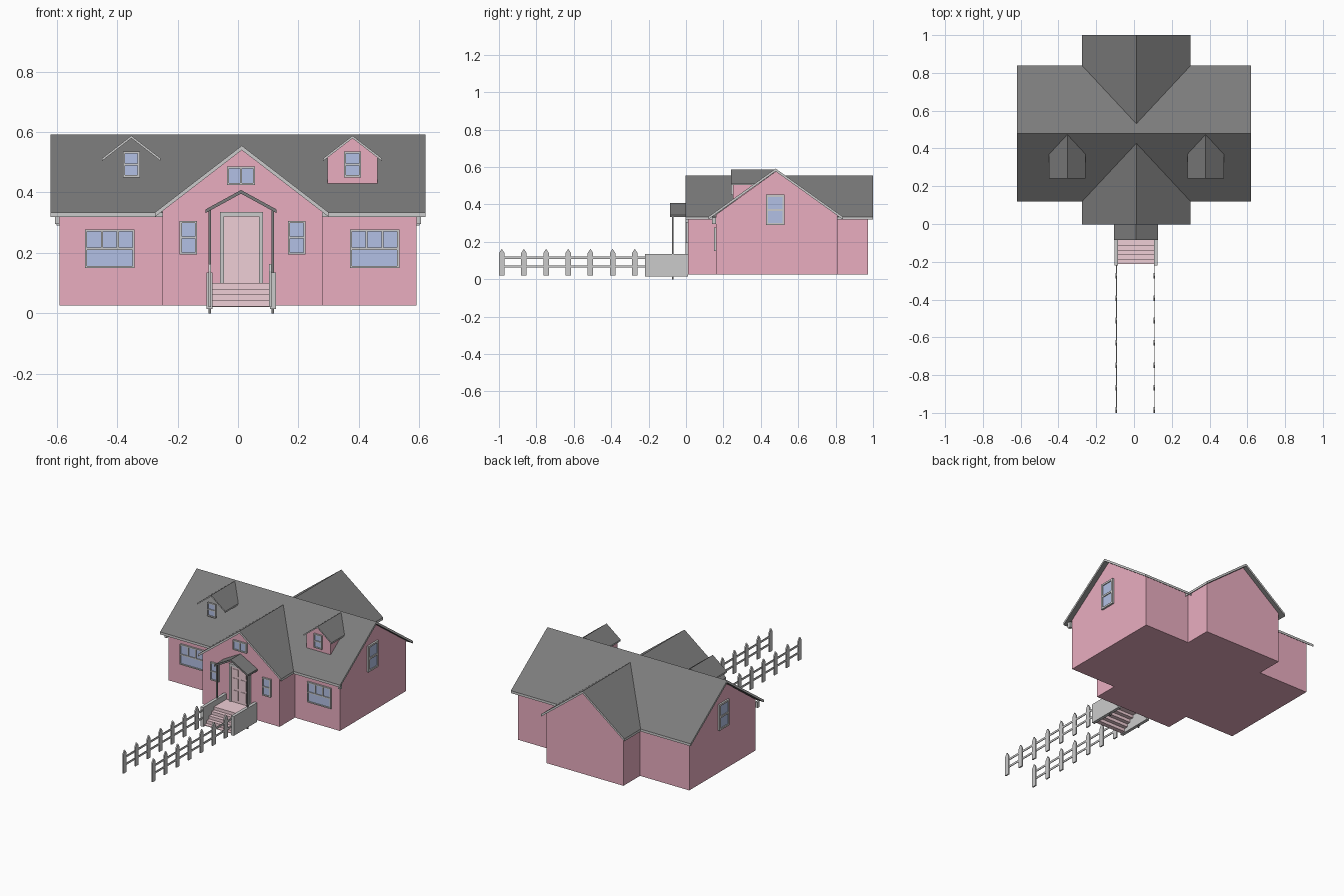
import bpy, bmesh
from mathutils import Vector

if "Cube" in bpy.data.objects:
    bpy.data.objects.remove(bpy.data.objects["Cube"])


def material(name, rgb):
    m = bpy.data.materials.new(name)
    m.diffuse_color = (*rgb, 1)
    m.use_nodes = True
    m.node_tree.nodes["Principled BSDF"].inputs["Base Color"].default_value = m.diffuse_color
    return m


PINK = material("wall_pink", (0.82, 0.42, 0.53))
ROOF = material("roof_dark", (0.2, 0.2, 0.2))
GLASS = material("glass_blue", (0.45, 0.53, 0.78))
BLUSH = material("door_blush", (0.86, 0.62, 0.67))


def finish(name, bm, *mats):
    bmesh.ops.recalc_face_normals(bm, faces=bm.faces)
    me = bpy.data.meshes.new(name)
    bm.to_mesh(me)
    bm.free()
    ob = bpy.data.objects.new(name, me)
    bpy.context.collection.objects.link(ob)
    for m in mats:
        me.materials.append(m)
    return ob


def add_prism(bm, pts, axis, a, b):
    """Extrude a profile along x (points are y,z) or y (points are x,z)."""
    def place(p, t):
        return Vector((t, p[0], p[1])) if axis == 'x' else Vector((p[0], t, p[1]))
    lo = [bm.verts.new(place(p, a)) for p in pts]
    hi = [bm.verts.new(place(p, b)) for p in pts]
    bm.faces.new(lo)
    bm.faces.new(hi[::-1])
    n = len(pts)
    for i in range(n):
        j = (i + 1) % n
        bm.faces.new((lo[i], hi[i], hi[j], lo[j]))


def prism(name, pts, axis, a, b, *mats):
    bm = bmesh.new()
    add_prism(bm, pts, axis, a, b)
    return finish(name, bm, *mats)


def boxes(name, items, *mats):
    """One mesh made of boxes (x0, x1, y0, y1, z0, z1)."""
    bm = bmesh.new()
    for x0, x1, y0, y1, z0, z1 in items:
        add_prism(bm, [(x0, z0), (x1, z0), (x1, z1), (x0, z1)], 'y', y0, y1)
    return finish(name, bm, *mats)


def gable_walls(name, axis, u0, u1, z0, eave, ridge, a, b):
    c = (u0 + u1) / 2
    prism(name, [(u0, z0), (u1, z0), (u1, eave), (c, ridge), (u0, eave)], axis, a, b, PINK)


def roof(name, axis, c, half, eave, ridge, a, b, t=0.015, trim=True):
    """Folded slab, dark slopes with pale edges."""
    me_trim = bpy.data.materials.get("trim_grey") or material("trim_grey", (0.8, 0.8, 0.8))
    pts = [(c - half, eave), (c, ridge), (c + half, eave),
           (c + half, eave - t), (c, ridge - t), (c - half, eave - t)]
    ob = prism(name, pts, axis, a, b, ROOF, me_trim)
    if trim:
        for p in ob.data.polygons:
            p.material_index = 0 if abs(p.normal.z) > 0.1 else 1


def window(name, u0, u1, z0, z1, plane, rows, axis='y', side=-1, w=0.007):
    """rows: number of panes in each row, bottom to top."""
    def slab(a, b, c, d, depth):
        s = sorted((plane, plane + side * depth))
        return (a, b, *s, c, d) if axis == 'y' else (*s, a, b, c, d)
    bars = []
    n = len(rows)
    for i in range(n + 1):
        z = z0 + (z1 - z0 - w) * i / n
        bars.append(slab(u0, u1, z, z + w, 0.011))
    for r, cols in enumerate(rows):
        za = z0 + (z1 - z0 - w) * r / n + w
        zb = z0 + (z1 - z0 - w) * (r + 1) / n
        for i in range(cols + 1):
            u = u0 + (u1 - u0 - w) * i / cols
            bars.append(slab(u, u + w, za, zb, 0.011))
    boxes(name + "_frame", bars)
    boxes(name + "_glass", [slab(u0 + w / 2, u1 - w / 2, z0 + w / 2, z1 - w / 2, 0.006)], GLASS)


# Main house and cross wing
gable_walls("main_walls", 'x', 0.16, 0.81, 0.025, 0.345, 0.58, -0.59, 0.59)
gable_walls("wing_walls", 'y', -0.25, 0.28, 0.025, 0.343, 0.545, 0.01, 0.973)
roof("main_roof", 'x', 0.479, 0.36, 0.334, 0.592, -0.62, 0.62)
roof("wing_roof", 'y', 0.0125, 0.2875, 0.334, 0.555, -0.003, 1.0)
boxes("eave_ends", [(s * 0.598 - 0.008, s * 0.598 + 0.008, 0.14, 0.16, 0.295, 0.33) for s in (-1, 1)])

# Dormers: the left one is an open canopy, the right one has walls
for side, x in (("left", -0.353), ("right", 0.379)):
    roof(side + "_dormer_roof", 'y', x, 0.097, 0.513, 0.588, 0.24, 0.47, t=0.009)
    window(side + "_dormer_window", x - 0.028, x + 0.028, 0.45, 0.536, 0.252, (1, 1))
gable_walls("right_dormer_walls", 'y', 0.296, 0.462, 0.43, 0.518, 0.581, 0.252, 0.46)

# Windows
for side, x in (("left", -0.424), ("right", 0.452)):
    window(side + "_wide_window", x - 0.082, x + 0.082, 0.15, 0.277, 0.16, (1, 3))
for side, x in (("left", -0.164), ("right", 0.194)):
    window(side + "_narrow_window", x - 0.029, x + 0.029, 0.195, 0.306, 0.01, (1, 1))
window("attic_window", -0.036, 0.057, 0.425, 0.486, 0.01, (2,))
for side, s in (("left", -1), ("right", 1)):
    window(side + "_gable_window", 0.428, 0.527, 0.29, 0.452, s * 0.59, (1, 1), 'x', s, 0.011)

# Door with frame and raised panels
boxes("door_frame", [(-0.06, -0.046, -0.004, 0.01, 0.1, 0.335), (0.069, 0.083, -0.004, 0.01, 0.1, 0.335),
                     (-0.046, 0.069, -0.004, 0.01, 0.32, 0.335)])
boxes("door", [(-0.046, 0.069, 0.002, 0.01, 0.1, 0.32)], BLUSH)
boxes("door_panels", [(x, x + 0.036, -0.001, 0.002, z, z + h)
                      for x in (-0.034, 0.021) for z, h in ((0.115, 0.06), (0.19, 0.06), (0.265, 0.042))], BLUSH)

# Porch canopy and posts
roof("porch_roof", 'y', 0.01, 0.117, 0.344, 0.408, -0.085, 0.01, t=0.012, trim=False)
boxes("porch_posts", [(x - 0.004, x + 0.004, -0.075, -0.067, 0, 0.345) for x in (-0.094, 0.115)], ROOF)

# Steps (open underneath) with side panels
steps = [(-0.085, 0.106, -0.115, 0.01, 0.094, 0.1)]
for i in range(4):
    y, z = -0.115 - 0.024 * i, 0.1 - 0.019 * i
    steps.append((-0.085, 0.106, y, y + 0.004, z - 0.019, z - 0.002))
    steps.append((-0.085, 0.106, y - 0.024, y + 0.004, z - 0.023, z - 0.019))
boxes("steps", steps, BLUSH)
boxes("step_sides", [(x, x + 0.019, -0.22, 0.01, 0.015, 0.135) for x in (-0.104, 0.106)])

# Picket fences
for side, x in (("left", -0.093), ("right", 0.107)):
    bm = bmesh.new()
    for i in range(7):
        y = -0.985 + 0.1185 * i
        add_prism(bm, [(y - 0.015, 0.02), (y + 0.015, 0.02), (y + 0.015, 0.14), (y, 0.163), (y - 0.015, 0.14)],
                  'x', x - 0.004, x + 0.004)
    finish(side + "_fence_pickets", bm)
    boxes(side + "_fence_rails", [(x - 0.002, x + 0.002, -0.985, -0.21, z - 0.006, z + 0.006)
                                  for z in (0.068, 0.115)])
